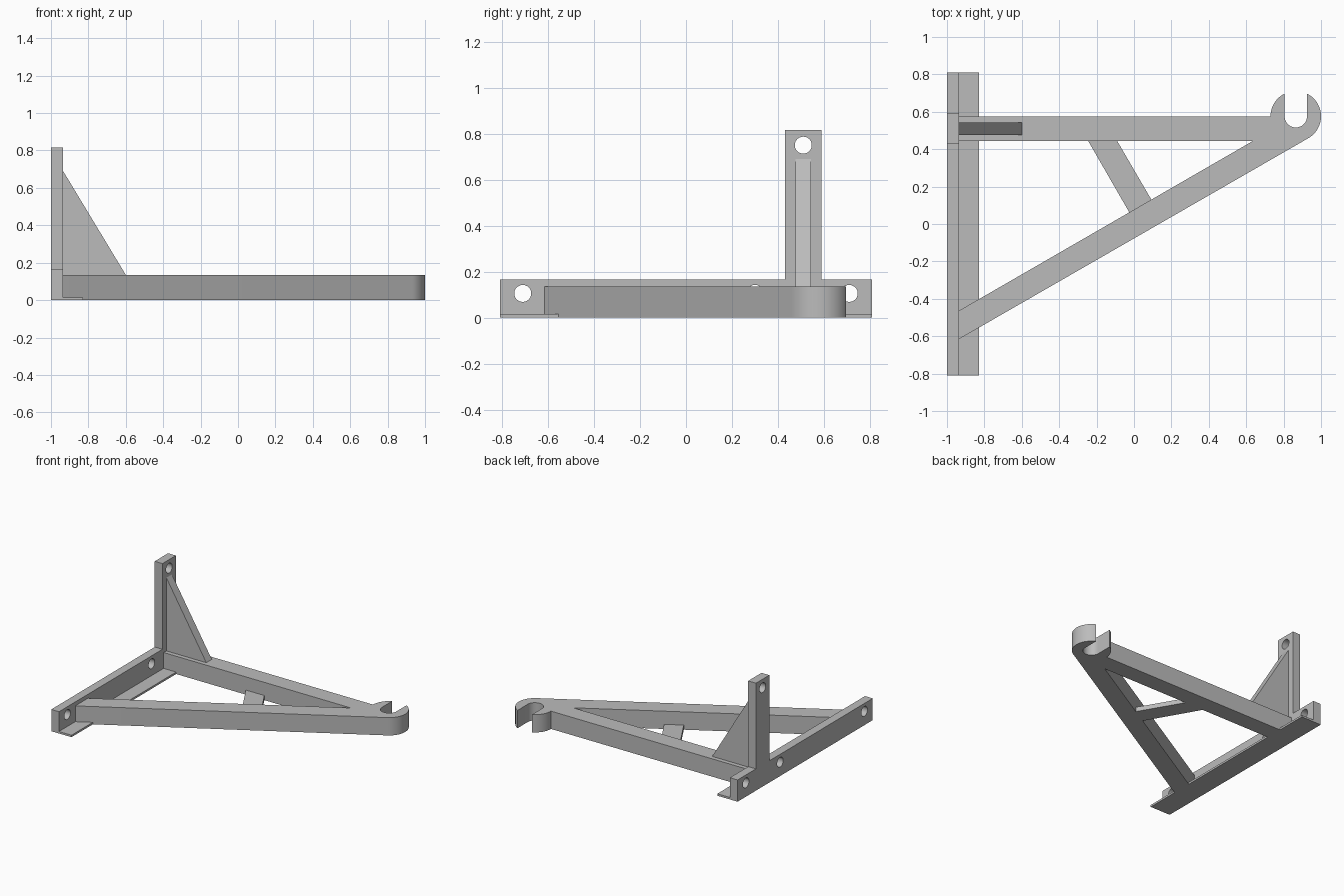
import bpy
import bmesh
from math import acos, cos, degrees, radians, sin, tan
from mathutils import Vector

cube = bpy.data.objects.get("Cube")
if cube:
    bpy.data.objects.remove(cube)

grey = bpy.data.materials.new("plain grey")
grey.use_nodes = True
colour = (0.5, 0.5, 0.5, 1)
grey.diffuse_color = colour
grey.node_tree.nodes["Principled BSDF"].inputs["Base Color"].default_value = colour


def prism(name, points, offset):
    """Extrude a closed 3D outline along an offset vector."""
    bm = bmesh.new()
    face = bm.faces.new([bm.verts.new(p) for p in points])
    moved = bmesh.ops.extrude_face_region(bm, geom=[face], use_keep_orig=True)["geom"]
    verts = [v for v in moved if isinstance(v, bmesh.types.BMVert)]
    bmesh.ops.translate(bm, verts=verts, vec=Vector(offset))
    bmesh.ops.recalc_face_normals(bm, faces=bm.faces)
    mesh = bpy.data.meshes.new(name)
    bm.to_mesh(mesh)
    bm.free()
    mesh.materials.append(grey)
    obj = bpy.data.objects.new(name, mesh)
    bpy.context.collection.objects.link(obj)
    return obj


def select(obj):
    bpy.ops.object.select_all(action='DESELECT')
    obj.select_set(True)
    bpy.context.view_layer.objects.active = obj


def arc(centre, radius, start, end, steps):
    angles = [radians(start + (end - start) * i / steps) for i in range(steps + 1)]
    return [(centre[0] + radius * cos(a), centre[1] + radius * sin(a)) for a in angles]


def flat(points, z=0):
    return [(x, y, z) for x, y in points]


END, WALL = 0.81, -0.935
ARM_Y, HALF_ARM, BAR_H = 0.51, 0.066, 0.135

# Wall plate with its upright post, drilled for screws
outline = [(-END, 0), (END, 0), (END, 0.165), (0.59, 0.165), (0.59, 0.815),
           (0.43, 0.815), (0.43, 0.165), (-END, 0.165)]
plate = prism("wall_plate", [(-1, y, z) for y, z in outline], (WALL + 1, 0, 0))
for y, z in [(-0.71, 0.105), (0.3, 0.105), (0.71, 0.105), (ARM_Y, 0.75)]:
    circle = [(-1.1, a, b) for a, b in arc((y, z), 0.037, 0, 345, 23)]
    cutter = prism("screw_hole_cutter", circle, (0.3, 0, 0))
    cutter.hide_render = True
    drill = plate.modifiers.new("screw hole", 'BOOLEAN')
    drill.operation, drill.solver, drill.object = 'DIFFERENCE', 'EXACT', cutter
    select(plate)
    bpy.ops.object.modifier_apply(modifier=drill.name)
    bpy.data.objects.remove(cutter)

# Thin foot along the bottom of the plate
prism("bottom_flange", flat([(WALL, -END), (-0.83, -END), (-0.83, END), (WALL, END)]),
      (0, 0, 0.015))

# Straight arm, open hook and diagonal strut as one outline
hook, outer, inner = (0.865, ARM_Y + HALF_ARM), 0.135, 0.06
lip = degrees(acos(inner / outer))
slope = tan(radians(30))
top, bottom = ARM_Y + HALF_ARM, ARM_Y - HALF_ARM
strut_y = -0.463
frame = [(WALL, top)]
frame += arc(hook, outer, 180, 180 - lip, 10)
frame += arc(hook, inner, 180, 360, 24)
frame += arc(hook, outer, lip, -60, 20)
frame += [(WALL, strut_y - 0.152), (WALL, strut_y),
          (WALL + (bottom - strut_y) / slope, bottom), (WALL, bottom)]
arm = prism("arm_and_hook", flat(frame), (0, 0, BAR_H))

# Low brace between arm and strut
prism("cross_brace", flat([(-0.245, bottom), (-0.09, bottom), (0.093, 0.13), (-0.025, 0.062)]),
      (0, 0, 0.035))

# Triangular gusset supporting the post
prism("post_gusset", [(WALL, ARM_Y - 0.033, BAR_H), (-0.6, ARM_Y - 0.033, BAR_H),
                      (WALL, ARM_Y - 0.033, 0.69)], (0, 0.066, 0))

for obj in (plate, arm):
    select(obj)
    bpy.ops.object.shade_smooth_by_angle(angle=radians(30))
